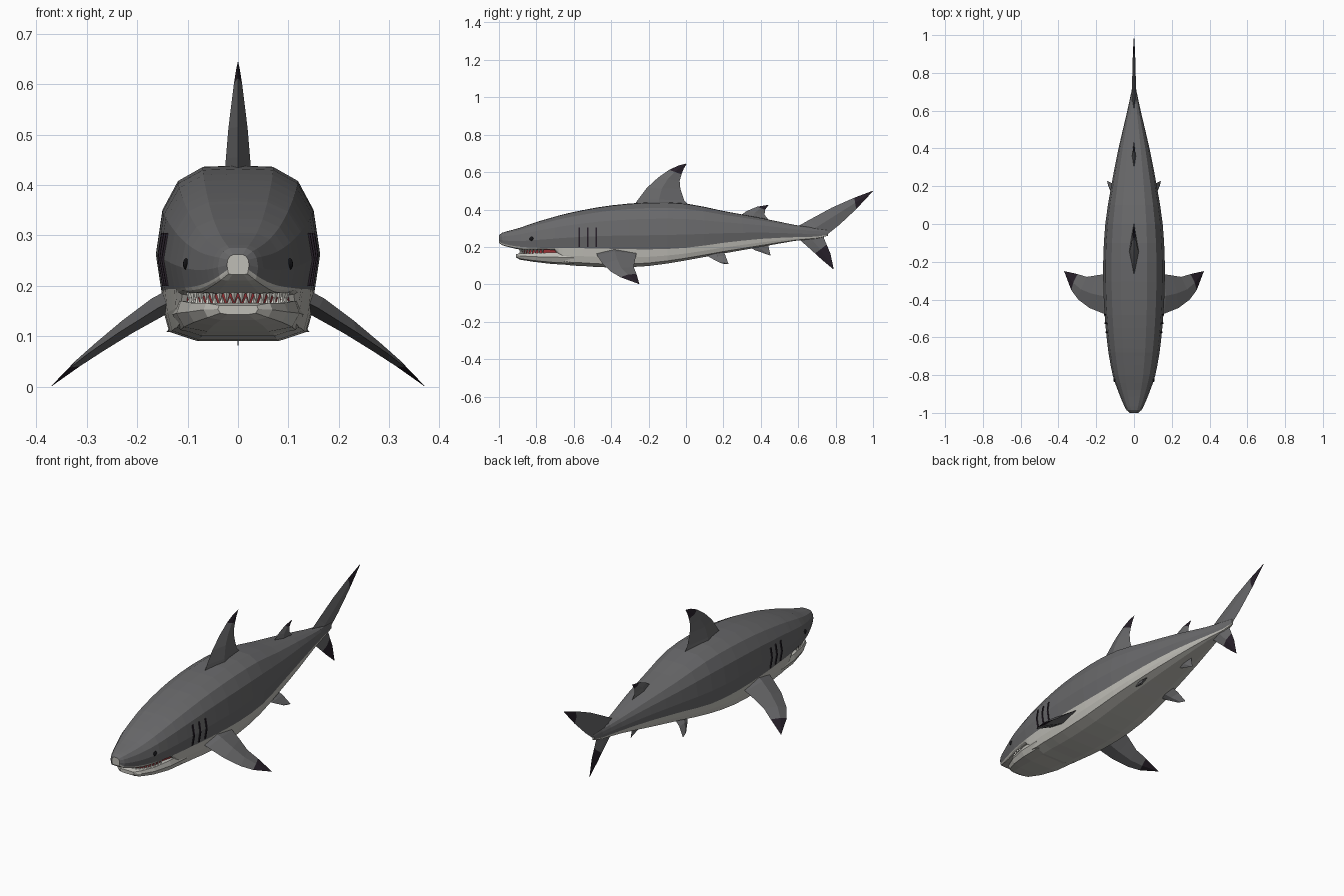
import bpy, bmesh, math
from mathutils import Vector, Matrix

if "Cube" in bpy.data.objects:
    bpy.data.objects.remove(bpy.data.objects["Cube"])


def material(name, r, g, b):
    m = bpy.data.materials.new(name)
    m.diffuse_color = (r, g, b, 1)
    m.use_nodes = True
    m.node_tree.nodes["Principled BSDF"].inputs["Base Color"].default_value = m.diffuse_color
    return m


GREY = material("back_grey", .14, .14, .145)
BELLY = material("belly_cream", .52, .51, .47)
DARK = material("fin_tip_dark", .02, .014, .022)
BLACK = material("eye_black", .008, .008, .01)
TOOTH = material("tooth_white", .75, .74, .68)
GUM = material("gum_red", .32, .03, .035)


def finish(name, bm, mats):
    bmesh.ops.remove_doubles(bm, verts=bm.verts, dist=.0003)
    bmesh.ops.recalc_face_normals(bm, faces=bm.faces)
    me = bpy.data.meshes.new(name)
    bm.to_mesh(me)
    bm.free()
    for m in mats:
        me.materials.append(m)
    ob = bpy.data.objects.new(name, me)
    bpy.context.collection.objects.link(ob)
    return ob


def loft(name, rings, mats, rule):
    """Skin closed rings; rule(ring, side) gives the material index."""
    bm = bmesh.new()
    vs = [[bm.verts.new(p) for p in r] for r in rings]
    n = len(rings[0])
    for i in range(len(vs) - 1):
        for j in range(n):
            k = (j + 1) % n
            f = bm.faces.new((vs[i][j], vs[i][k], vs[i + 1][k], vs[i + 1][j]))
            f.material_index = rule(i, j)
    for r, i in ((vs[0], 0), (vs[-1], len(vs) - 2)):
        f = bm.faces.new(r)
        f.material_index = rule(i, 0)
    return finish(name, bm, mats)


def refine(rows):
    """Insert a smooth in-between station in every gap."""
    out = [rows[0]]
    for i in range(len(rows) - 1):
        if 0 < i < len(rows) - 2:
            a, b, c, d = rows[i - 1:i + 3]
            out.append(tuple((9 * (q + r) - p - s) / 16 for p, q, r, s in zip(a, b, c, d)))
        out.append(rows[i + 1])
    return out


# Body stations: y, top z, colour split z, bottom z, half width
STATIONS = refine([
    (-1.0, .262, .232, .222, .022), (-.985, .275, .22, .21, .04),
    (-.94, .288, .208, .197, .062), (-.88, .305, .2, .185, .086),
    (-.8, .333, .196, .183, .113), (-.7, .362, .194, .18, .132),
    (-.66, .373, .194, .11, .138), (-.55, .397, .193, .098, .15),
    (-.4, .422, .19, .09, .16), (-.2, .438, .187, .098, .163),
    (0, .432, .195, .128, .152), (.2, .392, .222, .165, .121),
    (.4, .355, .243, .2, .082), (.58, .318, .252, .232, .04),
    (.7, .3, .255, .245, .014), (.76, .29, .265, .26, .004)])
UPPER = [(.93, 0), (1, .3), (.92, .65), (.73, .88), (.43, .99), (0, 1)]
LOWER = [(0, 1), (.5, 1), (.84, .82), (.9, .45)]


def body_ring(s):
    y, top, split, bot, w = s
    half = [(w * a, split - (split - bot) * b) for a, b in LOWER]
    half += [(w * a, split + (top - split) * b) for a, b in UPPER]
    return ([(x, y, z) for x, z in half] +
            [(-x, y, z) for x, z in reversed(half[1:-1])])


def surface_x(y, z):
    """Half width of the upper body at a given y and z."""
    for a, b in zip(STATIONS, STATIONS[1:]):
        if a[0] <= y <= b[0]:
            t = (y - a[0]) / (b[0] - a[0])
            _, top, split, _, w = [p + (q - p) * t for p, q in zip(a, b)]
    u = max(0, (z - split) / (top - split))
    for (x0, u0), (x1, u1) in zip(UPPER, UPPER[1:]):
        if u0 <= u <= u1:
            return w * (x0 + (x1 - x0) * (u - u0) / (u1 - u0))


loft("body", [body_ring(s) for s in STATIONS], [GREY, BELLY],
     lambda i, j: 0 if 4 <= j < 14 else 1)

# Lower jaw: y, top z, bottom z, half width
JAW = [(-.908, .161, .143, .04), (-.888, .166, .132, .068), (-.82, .166, .121, .099),
       (-.72, .17, .109, .122), (-.6, .17, .102, .13)]
JAW_SHAPE = [(0, 0), (.5, 0), (.88, .15), (1, .6), (.93, 1), (0, 1)]


def jaw_ring(s):
    y, top, bot, w = s
    half = [(w * a, bot + (top - bot) * b) for a, b in JAW_SHAPE]
    return ([(x, y, z) for x, z in half] +
            [(-x, y, z) for x, z in reversed(half[1:-1])])


loft("lower_jaw", [jaw_ring(s) for s in JAW], [BELLY], lambda i, j: 0)


# Mouth lining and teeth follow one arc
def arc(t, inset=0):
    a = t * math.pi / 2
    return ((.096 - inset) * math.sin(a), -.886 + inset + .13 * (1 - math.cos(a)))


path = [arc(i / 8, .009) for i in range(-8, 9)]
path = [(-.105, -.68)] + path + [(.105, -.68)]
bm = bmesh.new()
cols = [[bm.verts.new((x, y, z)) for z in (.157, .192)] for x, y in path]
for a, b in zip(cols, cols[1:]):
    bm.faces.new((a[0], b[0], b[1], a[1]))
finish("gums", bm, [GUM])


def teeth(name, count, z, height, down):
    bm = bmesh.new()
    for i in range(count):
        x, y = arc(-1 + 2 * (i + .5) / count)
        m = Matrix.Translation((x, y, z))
        if down:
            m = m @ Matrix.Rotation(math.pi, 4, 'X')
        bmesh.ops.create_cone(bm, cap_ends=True, segments=4, radius1=.0075,
                              radius2=.0008, depth=height, matrix=m)
    finish(name, bm, [TOOTH])


teeth("upper_teeth", 20, .178, .022, True)
teeth("lower_teeth", 19, .169, .018, False)


# Fins: sections of (leading point, trailing point, half thickness)
def fin(name, sections, normal, tip_from=99):
    rings = []
    for lead, trail, h in sections:
        a, b, n = Vector(lead), Vector(trail), Vector(normal).normalized() * h
        mid = a.lerp(b, .45)
        rings.append([a, mid + n, b, mid - n])
    loft(name, rings, [GREY, DARK], lambda i, j: 1 if i >= tip_from else 0)


def centre_fin(name, rows, tip_from=99):
    fin(name, [((0, a, b), (0, c, d), h) for a, b, c, d, h in rows], (1, 0, 0), tip_from)


centre_fin("dorsal_fin", [
    (-.29, .405, .035, .405, .028), (-.255, .455, -.01, .45, .024),
    (-.21, .515, -.03, .51, .019), (-.15, .57, -.034, .552, .013),
    (-.09, .612, -.024, .588, .008), (-.04, .635, -.012, .618, .004),
    (0, .645, .003, .644, .0004)], 4)
centre_fin("rear_dorsal_fin", [
    (.28, .36, .445, .34, .011), (.325, .392, .42, .372, .008),
    (.38, .415, .423, .398, .004), (.44, .425, .441, .424, .0004)], 2)
centre_fin("anal_fin", [
    (.31, .215, .44, .225, .008), (.37, .182, .443, .19, .005),
    (.445, .156, .453, .153, .001)])
centre_fin("tail_upper_lobe", [
    (.58, .3, .7, .25, .012), (.66, .345, .745, .258, .011),
    (.78, .41, .82, .318, .009), (.9, .463, .91, .402, .006),
    (.998, .5, 1, .498, .0004)], 3)
centre_fin("tail_lower_lobe", [
    (.58, .262, .735, .285, .012), (.64, .21, .738, .245, .01),
    (.69, .165, .752, .212, .007), (.725, .133, .772, .165, .005),
    (.788, .08, .79, .08, .0004)], 2)

for side, s in (("right", 1), ("left", -1)):
    fin(side + "_pectoral_fin", [
        ((s * .1, -.485, .185), (s * .1, -.265, .185), .024),
        ((s * .16, -.475, .155), (s * .155, -.265, .163), .021),
        ((s * .235, -.445, .108), (s * .2, -.272, .132), .016),
        ((s * .295, -.4, .067), (s * .25, -.28, .093), .011),
        ((s * .332, -.35, .038), (s * .3, -.265, .056), .007),
        ((s * .37, -.25, .001), (s * .37, -.249, .001), .0004)], (s * .6, 0, .8), 4)
    fin(side + "_pelvic_fin", [
        ((s * .05, .07, .185), (s * .055, .195, .195), .012),
        ((s * .1, .13, .142), (s * .11, .212, .15), .008),
        ((s * .13, .185, .114), (s * .142, .228, .108), .003)], (s * .6, 0, .8))

    # Eye: small flattened ball on the head surface
    bm = bmesh.new()
    spot = Matrix.Translation((s * (surface_x(-.825, .243) - .001), -.825, .243))
    bmesh.ops.create_uvsphere(bm, u_segments=12, v_segments=8, radius=.0115,
                              matrix=spot @ Matrix.Diagonal((.55, 1, 1, 1)))
    finish(side + "_eye", bm, [BLACK])

    # Gill slits: thin dark strips hugging the flank
    bm = bmesh.new()
    for y in (-.572, -.526, -.48):
        rows = []
        for k in range(7):
            z = .2 + .105 * k / 6
            rows.append([bm.verts.new((s * (surface_x(y + d, z) + o), y + d, z))
                         for d, o in ((-.004, -.002), (-.004, .004), (.004, .004), (.004, -.002))])
        for a, b in zip(rows, rows[1:]):
            for j in range(3):
                bm.faces.new((a[j], a[j + 1], b[j + 1], b[j]))
        bm.faces.new(rows[0])
        bm.faces.new(rows[-1])
    finish(side + "_gill_slits", bm, [DARK])
